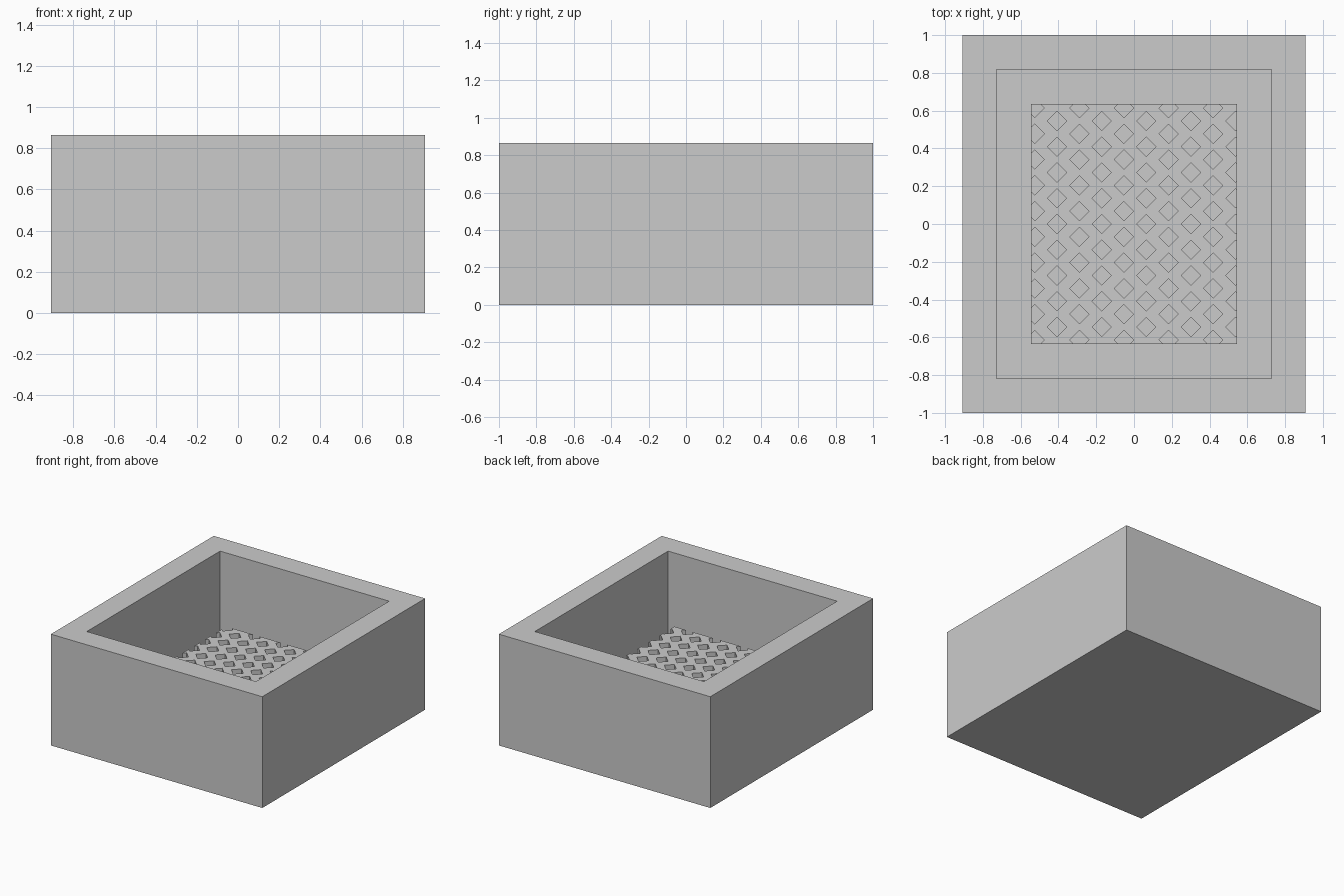
import bpy
import bmesh
from mathutils import Matrix, Vector

if "Cube" in bpy.data.objects:
    bpy.data.objects.remove(bpy.data.objects["Cube"], do_unlink=True)

UNIT = 2 / 11              # wall thickness, the module of the design
HEIGHT = 0.865
FLOOR = UNIT
GRATE_TOP = 0.396
HOLE_BOTTOM = 0.21
HOLE_RADIUS = 0.051

grey = bpy.data.materials.new("plain_grey")
grey.use_nodes = True
colour = (0.6, 0.6, 0.6, 1)
grey.diffuse_color = colour
grey.node_tree.nodes["Principled BSDF"].inputs["Base Color"].default_value = colour


def add_object(name, bm):
    mesh = bpy.data.meshes.new(name)
    bm.to_mesh(mesh)
    bm.free()
    mesh.materials.append(grey)
    obj = bpy.data.objects.new(name, mesh)
    bpy.context.collection.objects.link(obj)
    return obj


def block(width, depth, bottom, top):
    bm = bmesh.new()
    size = Vector((width, depth, top - bottom))
    place = Matrix.Translation((0, 0, (top + bottom) / 2)) @ Matrix.Diagonal(size).to_4x4()
    bmesh.ops.create_cube(bm, size=1, matrix=place)
    return bm


# Open box: inset the top face, then sink it to the floor
bm = block(10 * UNIT, 2, 0, HEIGHT)
lid = max(bm.faces, key=lambda f: f.calc_center_median().z)
bmesh.ops.inset_region(bm, faces=[lid], thickness=UNIT, use_even_offset=True)
well = bmesh.ops.extrude_discrete_faces(bm, faces=[lid])["faces"][0]
bmesh.ops.translate(bm, verts=well.verts, vec=(0, 0, FLOOR - HEIGHT))
add_object("open_box", bm)

# Raised grate standing on the floor, with a closed base
grate = add_object("grate", block(6 * UNIT, 7 * UNIT, FLOOR, GRATE_TOP))

# Diamond holes on a staggered triangular grid
pitch = 0.75 * UNIT
bm = bmesh.new()
for col in range(10):
    x = (col - 4.5) * pitch * 0.866 + 0.006
    rows = 10 if col % 2 == 0 else 9
    for row in range(rows):
        y = (row - (rows - 1) / 2) * pitch
        bmesh.ops.create_cone(bm, cap_ends=True, segments=4, radius1=HOLE_RADIUS,
                              radius2=HOLE_RADIUS, depth=0.4,
                              matrix=Matrix.Translation((x, y, HOLE_BOTTOM + 0.2)))
cutter = add_object("hole_cutter", bm)
cutter.hide_render = True

holes = grate.modifiers.new("holes", 'BOOLEAN')
holes.operation = 'DIFFERENCE'
holes.solver = 'EXACT'
holes.object = cutter
bpy.context.view_layer.objects.active = grate
bpy.ops.object.modifier_apply(modifier=holes.name)
bpy.data.objects.remove(cutter, do_unlink=True)
